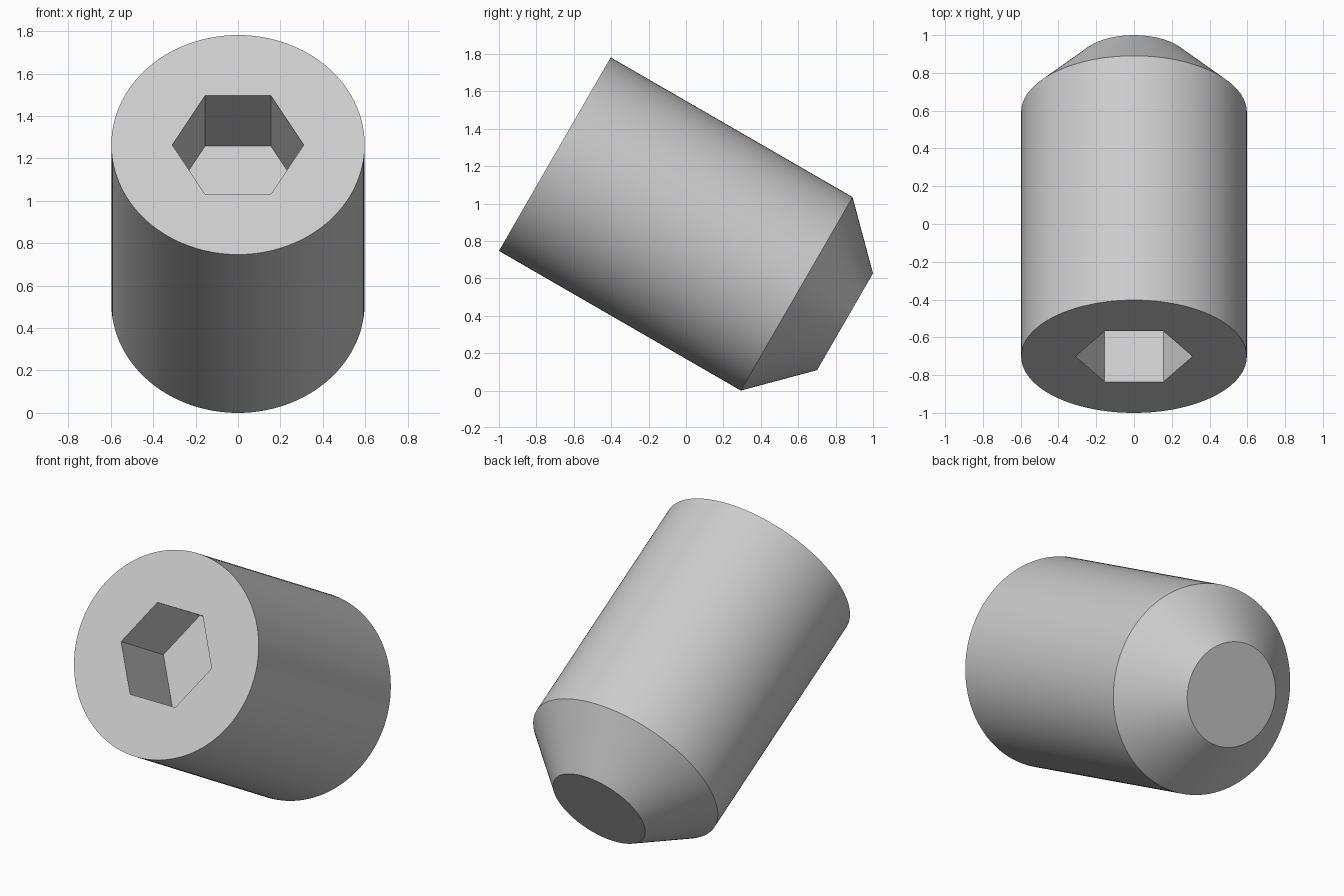
import bpy, bmesh
from math import cos, sin, pi, radians
from mathutils import Matrix

cube = bpy.data.objects.get("Cube")
if cube:
    bpy.data.objects.remove(cube, do_unlink=True)

# Dimensions along the screw's own axis, measured from the socket end
RADIUS = 0.5973
SHANK = RADIUS * 2.5
LENGTH = RADIUS * 3
TIP_RADIUS = RADIUS / 2
SOCKET_RADIUS = 0.31
SOCKET_DEPTH = 0.478
SIDES = 128

steel = bpy.data.materials.new("steel_grey")
steel.use_nodes = True
grey = (0.6, 0.6, 0.6, 1)
steel.diffuse_color = grey
steel.node_tree.nodes["Principled BSDF"].inputs["Base Color"].default_value = grey

bm = bmesh.new()


def ring(radius, z, count):
    return [bm.verts.new((radius * cos(2 * pi * i / count),
                          radius * sin(2 * pi * i / count), z))
            for i in range(count)]


def wall(a, b):
    for i in range(len(a)):
        j = (i + 1) % len(a)
        bm.faces.new((a[i], a[j], b[j], b[i]))


# Round shank, tapered tip and flat end
rim = ring(RADIUS, 0, SIDES)
shoulder = ring(RADIUS, SHANK, SIDES)
tip = ring(TIP_RADIUS, LENGTH, SIDES)
wall(rim, shoulder)
wall(shoulder, tip)
bm.faces.new(tip)

# Hexagonal socket
mouth = ring(SOCKET_RADIUS, 0, 6)
floor = ring(SOCKET_RADIUS, SOCKET_DEPTH, 6)
wall(mouth, floor)
bm.faces.new(floor)

# Flat head between the rim and the socket mouth
head_edges = [e for e in bm.edges if e.is_boundary]
bmesh.ops.triangle_fill(bm, edges=head_edges, use_beauty=True)
bmesh.ops.recalc_face_normals(bm, faces=bm.faces)

# Tilt the screw, head up and to the front
bm.transform(Matrix.Translation((0, -1 + RADIUS / 2, SHANK / 2 + RADIUS * cos(radians(30))))
             @ Matrix.Rotation(radians(-120), 4, "X"))

mesh = bpy.data.meshes.new("set_screw")
bm.to_mesh(mesh)
bm.free()
mesh.materials.append(steel)
screw = bpy.data.objects.new("set_screw", mesh)
bpy.context.collection.objects.link(screw)

bpy.ops.object.select_all(action="DESELECT")
screw.select_set(True)
bpy.context.view_layer.objects.active = screw
bpy.ops.object.shade_smooth_by_angle(angle=radians(30))
